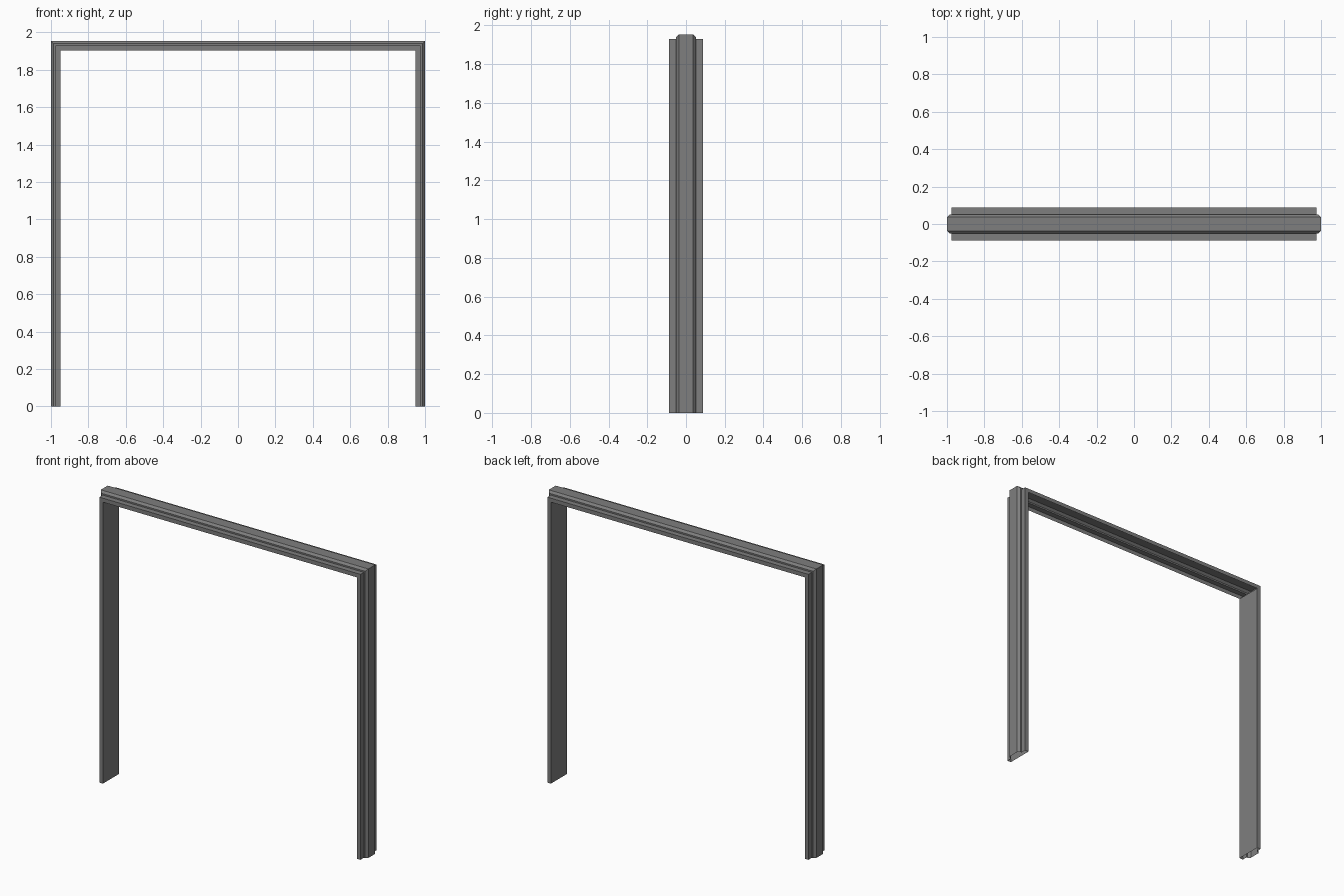
import bpy, bmesh

cube = bpy.data.objects.get("Cube")
if cube:
    bpy.data.objects.remove(cube, do_unlink=True)

HALF_WIDTH, HEIGHT = 1.0, 1.953

# One flat grey for the whole frame
grey = bpy.data.materials.new("frame_grey")
grey.use_nodes = True
colour = (0.21, 0.21, 0.21, 1)
grey.diffuse_color = colour
grey.node_tree.nodes["Principled BSDF"].inputs["Base Color"].default_value = colour

# Half cross-section as (depth y, inset from the outer edge), mirrored front to back
half = [(0.037, 0.0), (0.051, 0.014), (0.051, 0.024), (0.087, 0.024), (0.087, 0.051)]
profile = [(-y, d) for y, d in reversed(half)] + half


def ring(side, at_top):
    """Cross-section at a foot or at a mitred top corner."""
    return [(side * (HALF_WIDTH - d), y, (HEIGHT - d) if at_top else 0.0)
            for y, d in profile]


def build_member(name, start, end, closed):
    """Sheet skin between two cross-sections; closed adds the inner panel."""
    bm = bmesh.new()
    a = [bm.verts.new(p) for p in start]
    b = [bm.verts.new(p) for p in end]
    n = len(profile)
    for i in range(n if closed else n - 1):
        j = (i + 1) % n
        bm.faces.new((a[i], a[j], b[j], b[i]))
    mesh = bpy.data.meshes.new(name)
    bm.to_mesh(mesh)
    bm.free()
    mesh.materials.append(grey)
    obj = bpy.data.objects.new(name, mesh)
    bpy.context.collection.objects.link(obj)
    return obj


# Jambs have a flat inner panel; the header is an open channel underneath
build_member("left_jamb", ring(1, False), ring(1, True), True)
build_member("header", ring(1, True), ring(-1, True), False)
build_member("right_jamb", ring(-1, True), ring(-1, False), True)
